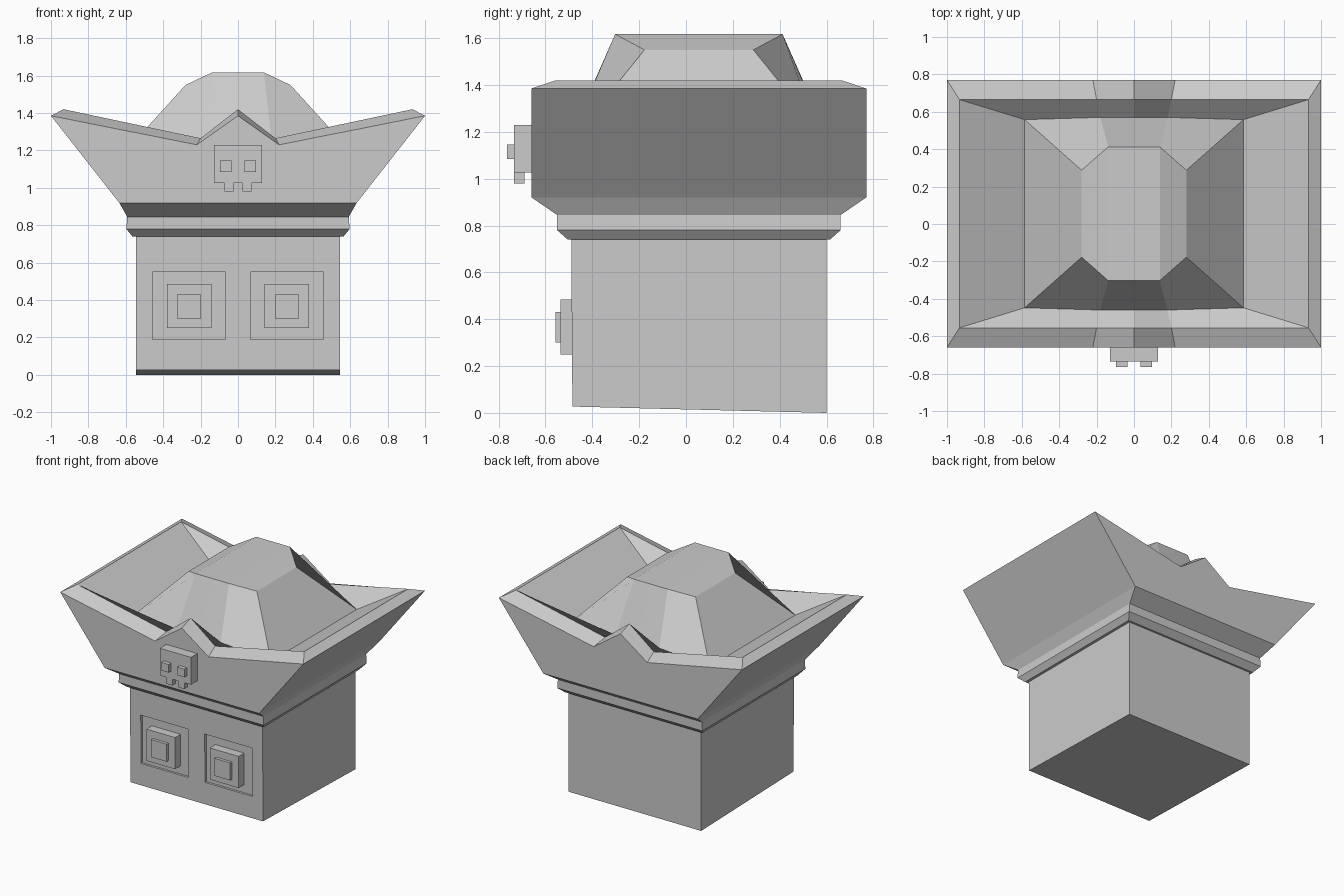
import bpy, bmesh

if "Cube" in bpy.data.objects:
    bpy.data.objects.remove(bpy.data.objects["Cube"])

CY = 0.055  # depth centre of the hat


def make_object(name, bm):
    bmesh.ops.recalc_face_normals(bm, faces=bm.faces)
    mesh = bpy.data.meshes.new(name)
    bm.to_mesh(mesh)
    bm.free()
    ob = bpy.data.objects.new(name, mesh)
    bpy.context.collection.objects.link(ob)
    return ob


def box(name, x0, x1, y0, y1, z0, z1):
    bm = bmesh.new()
    bmesh.ops.create_cube(bm, size=1)
    for v in bm.verts:
        v.co.x = x1 if v.co.x > 0 else x0
        v.co.y = y1 if v.co.y > 0 else y0
        v.co.z = z1 if v.co.z > 0 else z0
    return make_object(name, bm)


# Head block with a slightly sloping underside
head = box("head", -0.545, 0.545, -0.49, 0.60, 0, 0.745)
for v in head.data.vertices:
    if v.co.z < 0.1 and v.co.y < 0:
        v.co.y, v.co.z = -0.485, 0.027

# Eyes: shallow square sockets with stepped blocks
for side, s in (("left", -1), ("right", 1)):
    def span(a, b):
        return sorted((s * a, s * b))
    cutter = box(side + "_socket_cutter", *span(0.068, 0.458), -0.6, -0.47, 0.19, 0.55)
    cutter.hide_render = True
    cutter.hide_viewport = True
    cut = head.modifiers.new(side + "_socket", 'BOOLEAN')
    cut.operation = 'DIFFERENCE'
    cut.solver = 'EXACT'
    cut.object = cutter
    box(side + "_eye", *span(0.143, 0.38), -0.535, -0.465, 0.25, 0.485)
    box(side + "_pupil", *span(0.197, 0.325), -0.557, -0.53, 0.30, 0.43)

# Hat: rings of (corner xyz, dip xyz, peak yz), depth measured from CY
def plain(x, y, z):
    return ((x, y, z), (0.22, y, z), (y, z))


rings = [
    plain(0.565, 0.56, 0.74),
    plain(0.597, 0.605, 0.78),
    plain(0.592, 0.605, 0.845),
    plain(0.635, 0.715, 0.92),
    ((1.0, 0.715, 1.385), (0.22, 0.715, 1.23), (0.715, 1.385)),
    ((0.933, 0.61, 1.42), (0.20, 0.61, 1.265), (0.61, 1.42)),
    ((0.585, 0.503, 1.215), (0.18, 0.515, 1.25), (0.515, 1.26)),
    ((0.28, 0.2325, 1.55), (0.138, 0.3575, 1.617), (0.3575, 1.617)),
]

bm = bmesh.new()
loops = []
for (cx, cy, cz), (dx, dy, dz), (py, pz) in rings:
    half = [(-cx, cy, cz), (-dx, dy, dz), (0, py, pz), (dx, dy, dz), (cx, cy, cz)]
    pts = [(x, CY - y, z) for x, y, z in half]
    pts += [(x, CY + y, z) for x, y, z in reversed(half)]
    loops.append([bm.verts.new(p) for p in pts])
for a, b in zip(loops, loops[1:]):
    for i in range(10):
        j = (i + 1) % 10
        bm.faces.new((a[i], a[j], b[j], b[i]))
# Close the underside and crown by joining front to back
for loop in (loops[0], loops[-1]):
    for i in range(4):
        bm.faces.new((loop[i], loop[i + 1], loop[8 - i], loop[9 - i]))
make_object("hat", bm)

# Skull emblem on the hat front
box("emblem_plate", -0.128, 0.128, -0.735, -0.65, 1.027, 1.23)
for side, s in (("left", -1), ("right", 1)):
    x0, x1 = sorted((s * 0.035, s * 0.095))
    box("emblem_eye_" + side, x0, x1, -0.765, -0.73, 1.085, 1.145)
    x0, x1 = sorted((s * 0.025, s * 0.073))
    box("emblem_tooth_" + side, x0, x1, -0.735, -0.69, 0.98, 1.03)
